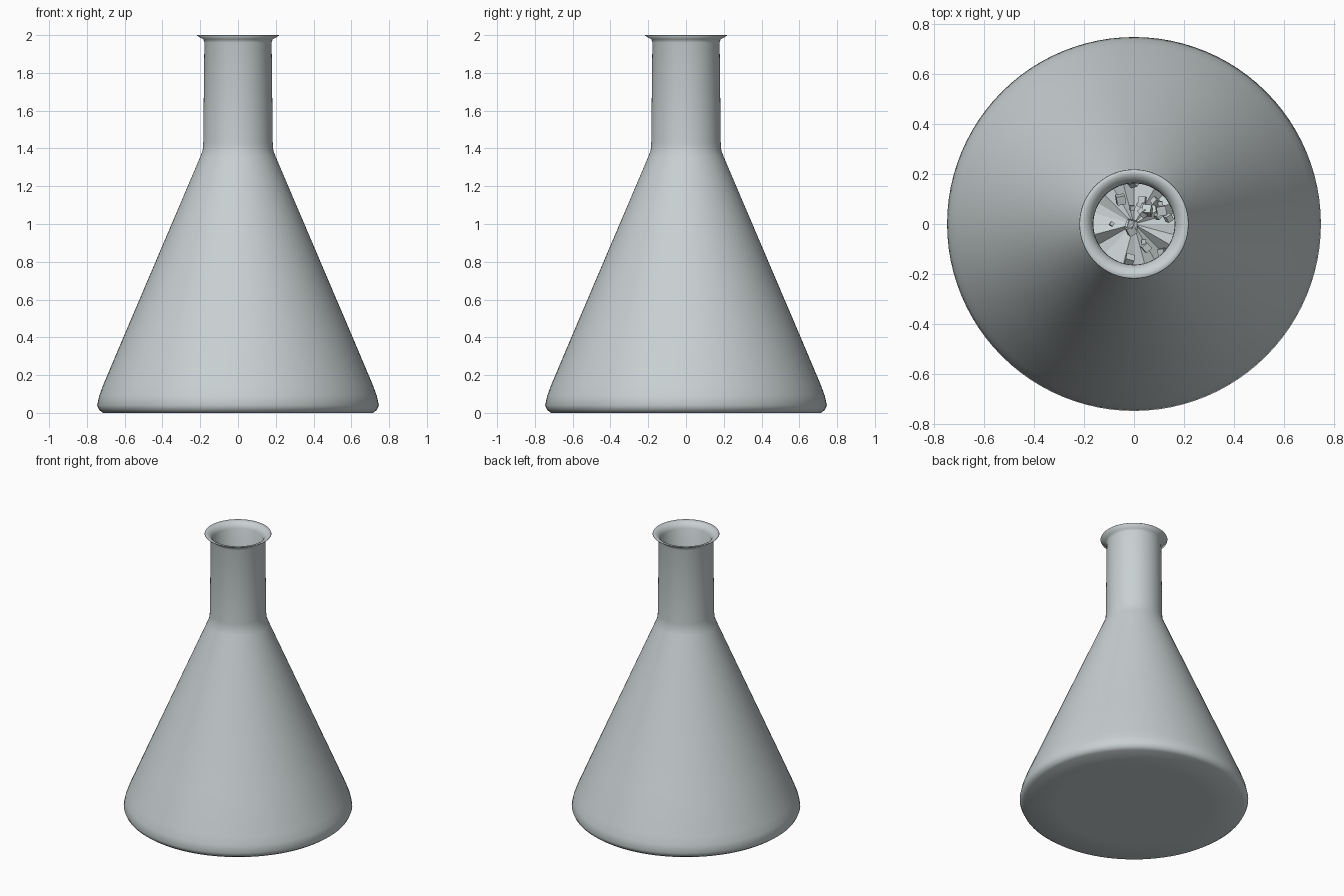
import bpy, bmesh, math, random
from mathutils import Matrix, Vector

cube = bpy.data.objects.get("Cube")
if cube:
    bpy.data.objects.remove(cube)
random.seed(7)


def material(name, color):
    mat = bpy.data.materials.new(name)
    mat.use_nodes = True
    mat.diffuse_color = color
    mat.node_tree.nodes["Principled BSDF"].inputs["Base Color"].default_value = color
    return mat


glass = material("pale grey glass", (0.58, 0.63, 0.64, 1))


def finish(bm, name, smooth):
    mesh = bpy.data.meshes.new(name)
    bm.to_mesh(mesh)
    bm.free()
    mesh.materials.append(glass)
    mesh.polygons.foreach_set("use_smooth", [smooth] * len(mesh.polygons))
    obj = bpy.data.objects.new(name, mesh)
    bpy.context.collection.objects.link(obj)
    return obj


def lathe(name, profile, segments, smooth):
    """Revolve (radius, height) points around z."""
    bm = bmesh.new()
    verts = [bm.verts.new((r, 0, z)) for r, z in profile]
    edges = [bm.edges.new(pair) for pair in zip(verts, verts[1:])]
    bmesh.ops.spin(bm, geom=verts + edges, axis=(0, 0, 1), cent=(0, 0, 0),
                   angle=math.tau, steps=segments)
    bmesh.ops.remove_doubles(bm, verts=bm.verts, dist=0.0005)
    bmesh.ops.recalc_face_normals(bm, faces=bm.faces)
    return finish(bm, name, smooth)


# Flask wall: base, cone, neck, flared lip, then back down the inside
lathe("flask", [
    (0, 0), (0.5, 0), (0.715, 0), (0.735, 0.015), (0.746, 0.04),
    (0.735, 0.09), (0.715, 0.145), (0.605, 0.405), (0.2, 1.355),
    (0.187, 1.39), (0.184, 1.43), (0.178, 1.96), (0.183, 1.978),
    (0.218, 1.997), (0.216, 2.0), (0.195, 1.996), (0.178, 1.985),
    (0.163, 1.96), (0.162, 1.42), (0.165, 1.38), (0.69, 0.14),
    (0.715, 0.05), (0.69, 0.03), (0, 0.03)], 96, True)

# Liquid: flat-faced body with a slightly uneven fan on top
liquid = lathe("liquid", [(0, 0.04), (0.68, 0.04), (0.68, 0.14),
                          (0.585, 0.38), (0, 0.38)], 24, False)
for v in liquid.data.vertices:
    if v.co.z > 0.3 and v.co.xy.length > 0.1:
        v.co.z += random.uniform(-0.1, 0.1)
        v.co.x *= 0.97
        v.co.y *= 0.97

# Small tumbled crystals floating on the liquid
bm = bmesh.new()
for i in range(60):
    angle = random.uniform(0, math.tau)
    radius = 0.5 * random.random()
    spot = Vector((radius * math.cos(angle), radius * math.sin(angle), 0.42))
    turn = Matrix.Rotation(random.uniform(0, 3), 4, (random.random(), random.random(), 1))
    bmesh.ops.create_cube(bm, size=random.uniform(0.015, 0.04),
                          matrix=Matrix.Translation(spot) @ turn)
finish(bm, "crystals", False)
